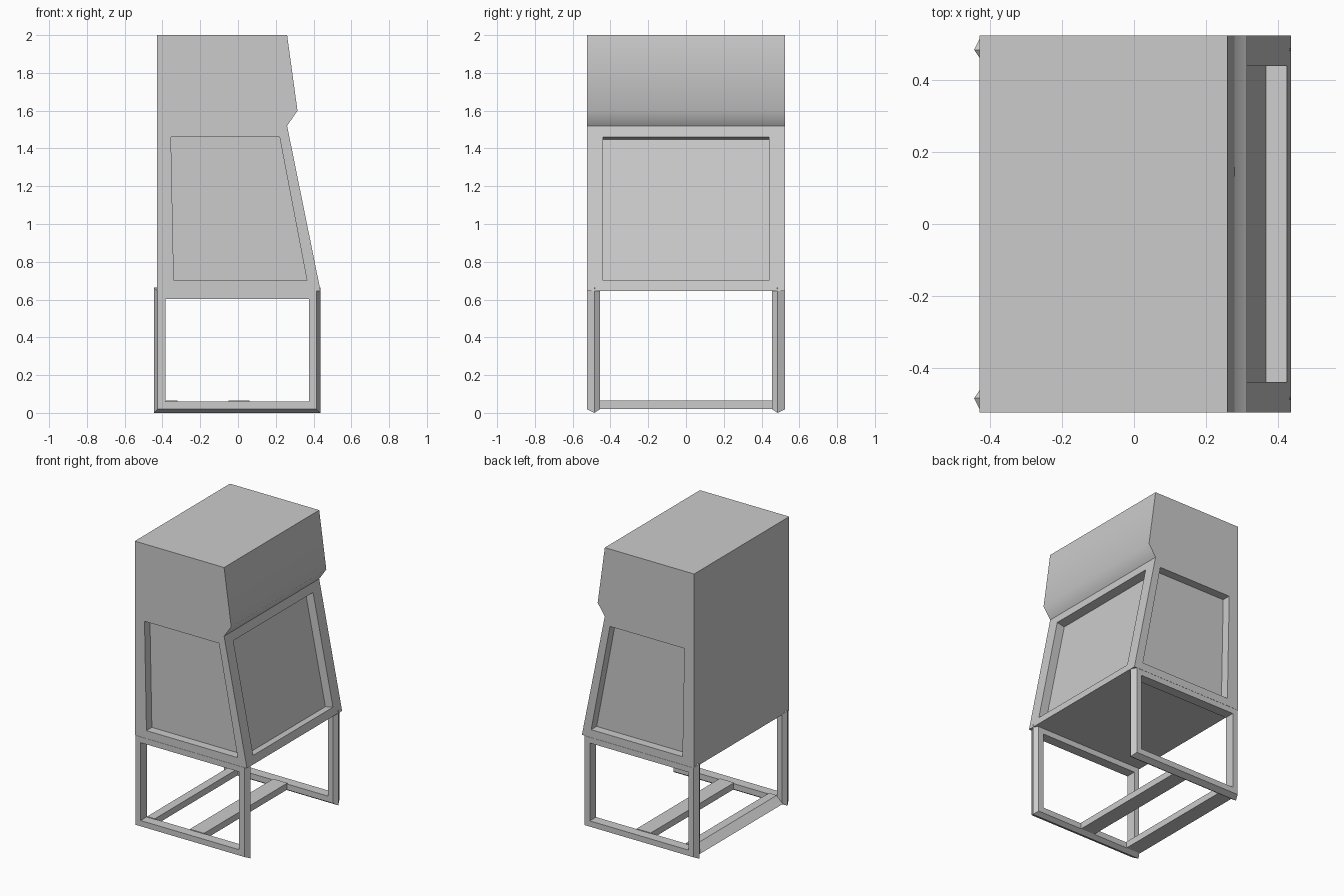
import bpy, bmesh, math
from mathutils import Vector

if "Cube" in bpy.data.objects:
    bpy.data.objects.remove(bpy.data.objects["Cube"])


def finish(name, bm):
    bmesh.ops.recalc_face_normals(bm, faces=bm.faces[:])
    mesh = bpy.data.meshes.new(name)
    bm.to_mesh(mesh)
    bm.free()
    obj = bpy.data.objects.new(name, mesh)
    bpy.context.collection.objects.link(obj)
    return obj


def prism(name, profile, y0, y1):
    """Extrude an x-z profile along y."""
    bm = bmesh.new()
    face = bm.faces.new([bm.verts.new((x, y0, z)) for x, z in profile])
    ext = bmesh.ops.extrude_face_region(bm, geom=[face])
    verts = [v for v in ext["geom"] if isinstance(v, bmesh.types.BMVert)]
    bmesh.ops.translate(bm, vec=(0, y1 - y0, 0), verts=verts)
    return finish(name, bm)


def cut(obj, cutter):
    mod = obj.modifiers.new("recess", "BOOLEAN")
    mod.operation = "DIFFERENCE"
    mod.solver = "EXACT"
    mod.object = cutter
    bpy.context.view_layer.objects.active = obj
    bpy.ops.object.modifier_apply(modifier=mod.name)
    bpy.data.objects.remove(cutter, do_unlink=True)


def side_frame(name, s):
    """Sweep a ridged five-sided section round a rectangle."""
    section = [(0, .485), (.02, .525), (.06, .525), (.06, .455), (.02, .455)]
    bm = bmesh.new()
    rings = []
    for d, y in section:
        x0, x1, z0, z1 = -.445 + d, .436 - d, d, .664 - d
        rings.append([bm.verts.new((x, s * y, z))
                      for x, z in ((x0, z0), (x1, z0), (x1, z1), (x0, z1))])
    for i in range(5):
        a, b = rings[i], rings[(i + 1) % 5]
        for j in range(4):
            k = (j + 1) % 4
            bm.faces.new((a[j], a[k], b[k], b[j]))
    return finish(name, bm)


# Cabinet body with overhanging hood
body = prism("cabinet_body", [(-.43, .645), (.437, .645), (.26, 1.52),
                              (.315, 1.6), (.26, 2), (-.43, 2)], -.525, .525)

# Recessed side windows
window = [(-.34, .70), (.365, .70), (.22, 1.46), (-.355, 1.46)]
for s in (-1, 1):
    cut(body, prism("side_cutter", window, s * .465, s * .6))

# Recessed window, square to the sloping front
top, low = Vector((.272, 1.46)), Vector((.426, .70))
n = Vector((.98, .2)).normalized() * .06
cut(body, prism("sash_cutter", [low - n, low + n, top + n, top - n], -.44, .44))

bpy.ops.object.select_all(action="DESELECT")
body.select_set(True)
bpy.context.view_layer.objects.active = body
bpy.ops.object.shade_smooth_by_angle(angle=math.radians(45))

# Stand: two looped side frames joined by floor bars
side_frame("front_leg_frame", -1)
side_frame("rear_leg_frame", 1)
prism("back_floor_bar", [(-.43, .02), (-.32, .02), (-.32, .065), (-.38, .065)],
      -.46, .46)
prism("middle_floor_bar", [(-.05, .02), (.06, .02), (.06, .065), (-.05, .065)],
      -.46, .46)
